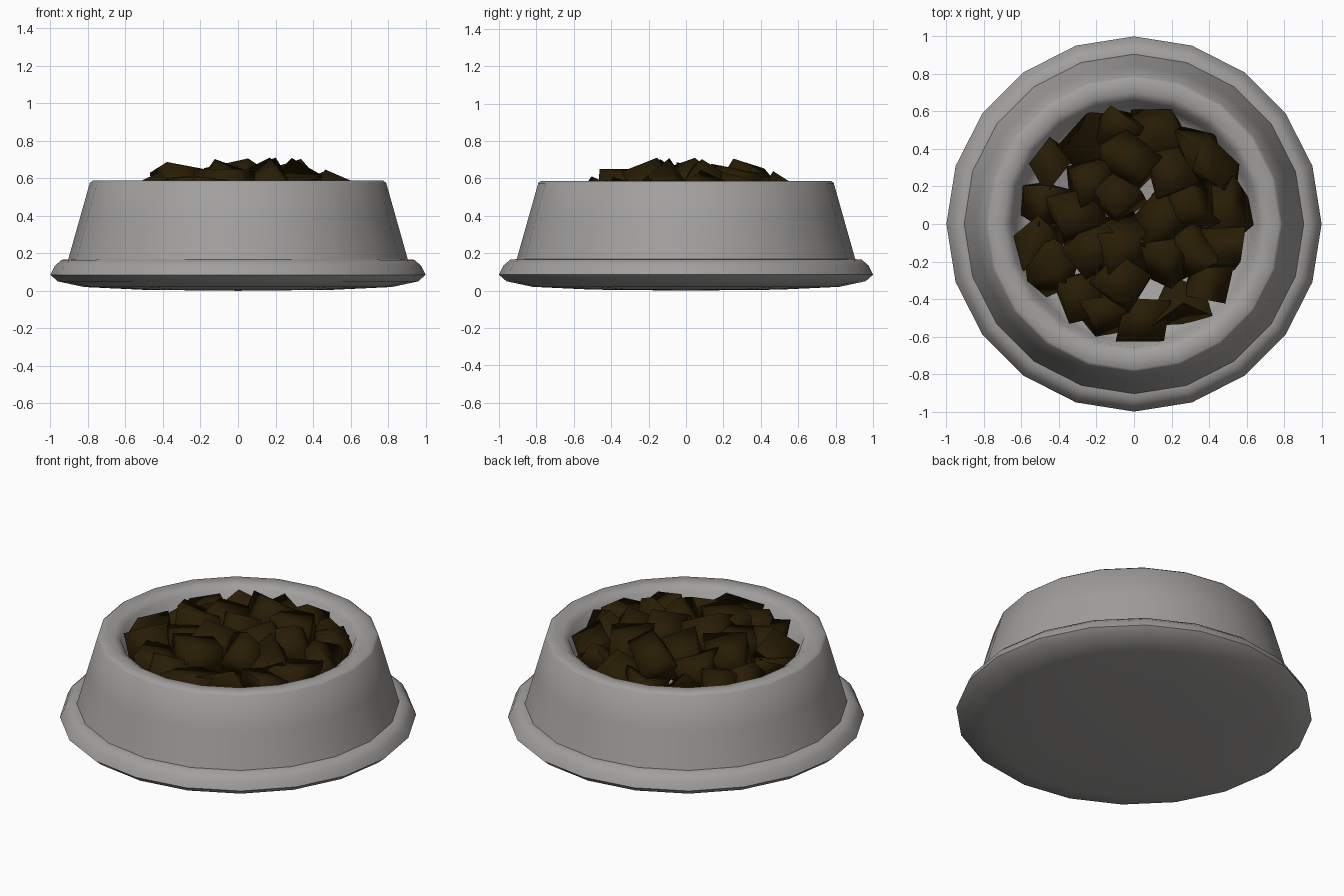
import bpy, bmesh, math, random
from mathutils import Matrix, Vector, Euler

random.seed(11)
cube = bpy.data.objects.get("Cube")
if cube:
    bpy.data.objects.remove(cube, do_unlink=True)


def make_material(name, colour, roughness):
    mat = bpy.data.materials.new(name)
    mat.use_nodes = True
    mat.diffuse_color = colour
    shader = mat.node_tree.nodes["Principled BSDF"]
    shader.inputs["Base Color"].default_value = colour
    shader.inputs["Roughness"].default_value = roughness
    return mat


def add_object(name, bm, mat, angle):
    bmesh.ops.recalc_face_normals(bm, faces=bm.faces)
    mesh = bpy.data.meshes.new(name)
    bm.to_mesh(mesh)
    bm.free()
    mesh.materials.append(mat)
    obj = bpy.data.objects.new(name, mesh)
    bpy.context.collection.objects.link(obj)
    bpy.ops.object.select_all(action="DESELECT")
    obj.select_set(True)
    bpy.context.view_layer.objects.active = obj
    bpy.ops.object.shade_smooth_by_angle(angle=math.radians(angle))
    return obj


def lathe(profile, sides):
    """Spin (radius, height) points around z; zero radius ends become poles."""
    bm = bmesh.new()
    rings = []
    for r, z in profile:
        count = sides if r else 1
        rings.append([bm.verts.new((r * math.cos(math.tau * i / sides),
                                    r * math.sin(math.tau * i / sides), z))
                      for i in range(count)])
    for a, b in zip(rings, rings[1:]):
        for i in range(sides):
            j = (i + 1) % sides
            corners = [a[i % len(a)], a[j % len(a)], b[j % len(b)], b[i % len(b)]]
            bm.faces.new(list(dict.fromkeys(corners)))
    return bm


metal = make_material("bowl grey", (0.36, 0.35, 0.34, 1), 0.5)
brown = make_material("food brown", (0.021, 0.012, 0.0015, 1), 0.8)

# Bowl: bottom, flared foot, sloping wall, flat rim and steep inside
profile = [(0, 0), (0.5, 0.005), (0.82, 0.02), (0.96, 0.05), (1.0, 0.085),
           (0.975, 0.135), (0.94, 0.165), (0.905, 0.168), (0.845, 0.38),
           (0.79, 0.575), (0.775, 0.587), (0.70, 0.585), (0.66, 0.56),
           (0.635, 0.46), (0.58, 0.40), (0, 0.38)]
add_object("bowl", lathe(profile, 20), metal, 60)

# Food chunks: tumbled blocks in rings, (ring radius, count, centre height)
spots = []
for radius, count, height in ((0.13, 3, 0.53), (0.31, 9, 0.54), (0.52, 16, 0.465)):
    for i in range(count):
        a = math.tau * (i + random.uniform(-0.12, 0.12)) / count + radius
        r = radius + random.uniform(-0.02, 0.03)
        spots.append(Vector((r * math.cos(a), r * math.sin(a),
                             height + random.uniform(-0.04, 0.03))))

# Gaps where the bowl shows between chunks
gaps = [Vector(g) for g in ((-0.34, 0.35), (-0.09, 0.01), (-0.32, -0.25),
                            (0.15, -0.3), (0.46, 0.46))]
for gap in gaps:
    for spot in spots:
        away = spot.xy - gap
        if away.length < 0.14:
            push = away.normalized() * 0.14
            spot.x, spot.y = gap.x + push.x, gap.y + push.y

bm = bmesh.new()
for spot in spots:
    turn = Euler([random.uniform(0, math.tau) for _ in range(3)]).to_matrix().to_4x4()
    size = [random.uniform(0.19, 0.24) for _ in range(3)]
    place = Matrix.Translation(spot) @ turn @ Matrix.Diagonal((*size, 1))
    verts = bmesh.ops.create_cube(bm, size=1, matrix=place)["verts"]
    for v in verts:
        v.co += Vector([random.uniform(-0.03, 0.03) for _ in range(3)])
        # Keep the heap highest in the middle and inside the bowl wall
        reach = v.co.xy.length
        v.co.z = max(0.39, min(v.co.z, 0.71 - 0.45 * max(0, reach - 0.33)))
        limit = 0.58 + 0.065 * min(1, (v.co.z - 0.39) / 0.1)
        if reach > limit:
            v.co.x *= limit / reach
            v.co.y *= limit / reach
add_object("food_chunks", bm, brown, 100)
